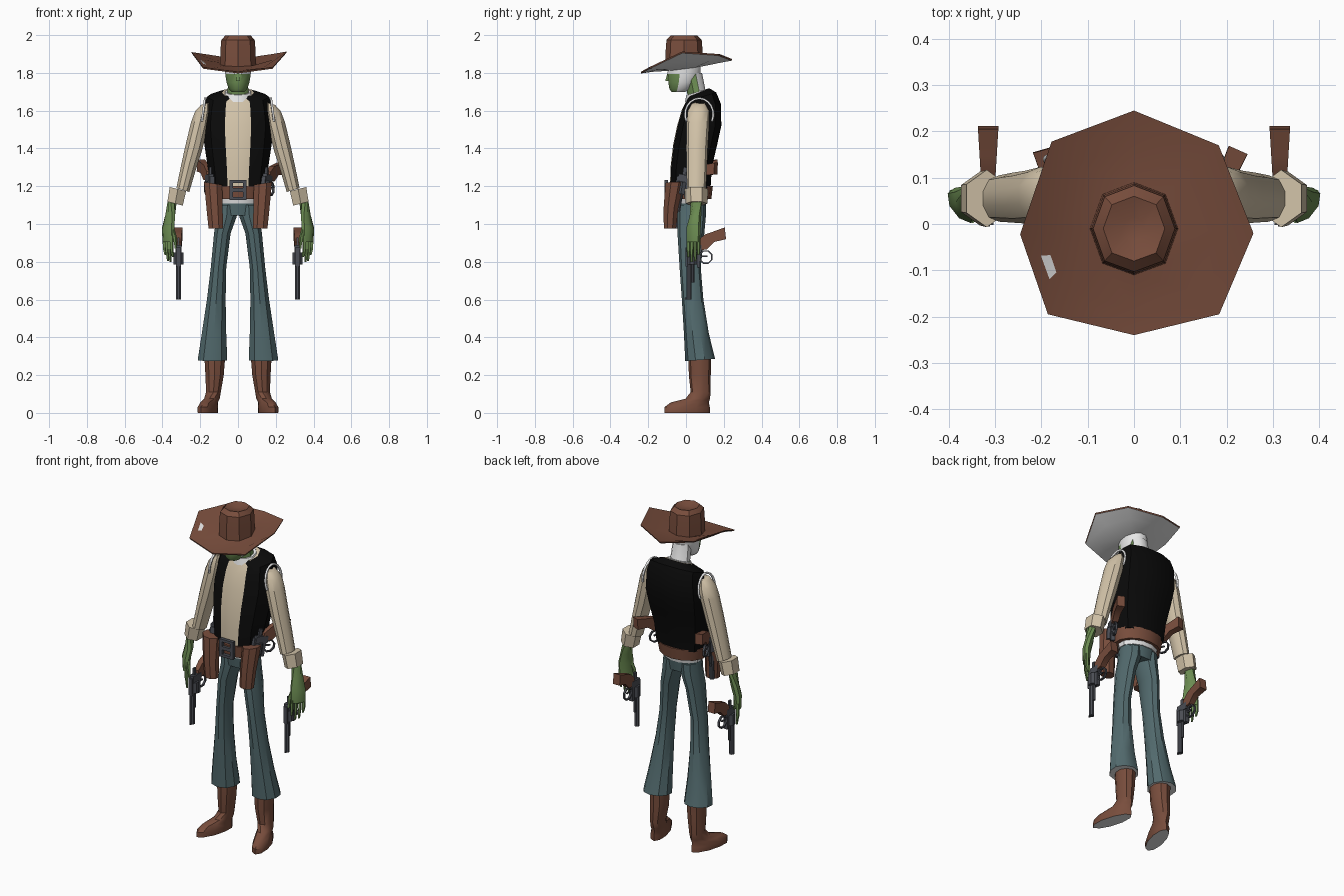
import bpy, bmesh, math
from mathutils import Matrix, Vector

if "Cube" in bpy.data.objects:
    bpy.data.objects.remove(bpy.data.objects["Cube"])

COLORS = {
    "brown_leather": (0.19, 0.075, 0.046), "cream_cloth": (0.64, 0.54, 0.39),
    "black_cloth": (0.003, 0.003, 0.003), "teal_denim": (0.085, 0.145, 0.155),
    "green_skin": (0.15, 0.265, 0.085), "gun_metal": (0.07, 0.075, 0.09),
    "pale_lining": (0.8, 0.8, 0.8),
}
MATS = {}
for key, c in COLORS.items():
    MATS[key] = bpy.data.materials.new(key)
    MATS[key].diffuse_color = (*c, 1)


def finish(name, bm, mats, mirror=False, matrix=None, angle=35):
    """Turn a bmesh into a shaded, optionally mirrored object."""
    bmesh.ops.recalc_face_normals(bm, faces=bm.faces)
    if matrix:
        bm.transform(matrix)
    me = bpy.data.meshes.new(name)
    bm.to_mesh(me)
    bm.free()
    ob = bpy.data.objects.new(name, me)
    bpy.context.collection.objects.link(ob)
    for m in mats:
        me.materials.append(MATS[m])
    bpy.ops.object.select_all(action='DESELECT')
    ob.select_set(True)
    bpy.context.view_layer.objects.active = ob
    bpy.ops.object.shade_smooth_by_angle(angle=math.radians(angle))
    if mirror:
        ob.modifiers.new("mirror", 'MIRROR').use_mirror_merge = False
    return ob


def ring(cx, cy, cz, rx, ry, n=10, tx=0, ty=0, rot=0):
    """Ellipse around z, tilted by slopes tx and ty."""
    pts = []
    for i in range(n):
        a = 2 * math.pi * (i + 0.5) / n
        u, v = rx * math.cos(a), ry * math.sin(a)
        x, y = u * math.cos(rot) - v * math.sin(rot), u * math.sin(rot) + v * math.cos(rot)
        pts.append((cx + x, cy + y, cz + tx * x + ty * y))
    return pts


def loft(bm, rings, rule=None, bottom=0):
    """Skin rings, close both ends; rule(row, column) gives the material."""
    rows = [[bm.verts.new(p) for p in r] for r in rings]
    n = len(rows[0])
    for k in range(len(rows) - 1):
        for i in range(n):
            j = (i + 1) % n
            f = bm.faces.new((rows[k][i], rows[k][j], rows[k + 1][j], rows[k + 1][i]))
            f.material_index = rule(k, i) if rule else 0
    bm.faces.new(rows[0]).material_index = bottom
    bm.faces.new(rows[-1]).material_index = rule(len(rows) - 2, 0) if rule else 0
    return bm


def part(name, rings, mats, mirror=False, rule=None, bottom=0, angle=35):
    return finish(name, loft(bmesh.new(), rings, rule, bottom), mats, mirror, None, angle)


def box(bm, c, s):
    bmesh.ops.create_cube(bm, size=1, matrix=Matrix.Translation(c) @ Matrix.Diagonal((*s, 1)))


def rod(bm, y, z0, z1, r, n=8):
    loft(bm, [ring(0, y, z0, r, r, n), ring(0, y, z1, r, r, n)])


# hat: octagonal crown and swept-up brim with a pale underside
brim = [(0, .245, 1.873), (.183, .17, 1.90), (.258, -.02, 1.913), (.184, -.195, 1.83), (0, -.24, 1.805),
        (-.186, -.195, 1.83), (-.246, -.022, 1.91), (-.178, .178, 1.90)]
crown = [(0, .09), (.068, .064), (.095, -.01), (.068, -.085), (0, -.11),
         (-.068, -.085), (-.095, -.01), (-.068, .064)]


def crown_ring(s, z, slope=0.1):
    return [(x * s, -.01 + (y + .01) * s, z + slope * y) for x, y in crown]


mid = [((x * .55 + c[0] * .45), (y * .55 + c[1] * .45), z * .45 + (1.835 + .1 * y * .6) * .55)
       for (x, y, z), c in zip(brim, crown)]
drop = lambda r: [(x * .99, y * .99, z - .008) for x, y, z in r]
part("hat", [crown_ring(.8, 1.822), drop(mid), drop(brim), brim, mid, crown_ring(1, 1.845),
             crown_ring(.97, 1.93, 0), crown_ring(.93, 1.975, 0), crown_ring(.7, 1.998, 0),
             crown_ring(.25, 1.983, 0)],
     ["brown_leather", "pale_lining"], rule=lambda k, i: 1 if k < 2 else 0, bottom=1)

# head: green face in front and below the eyes, pale elsewhere
head_n = 12
part("head", [ring(0, -.04, 1.70, .035, .038, head_n), ring(0, -.03, 1.715, .05, .06, head_n),
              ring(0, -.018, 1.75, .063, .078, head_n), ring(0, -.01, 1.795, .07, .09, head_n),
              ring(0, -.01, 1.87, .07, .088, head_n)],
     ["pale_lining", "green_skin"], bottom=1,
     rule=lambda k, i: 1 if k < 3 and 6 <= i <= 10 else 0)
part("nose", [ring(0, -.1, 1.757, .015, .014, 4), ring(0, -.092, 1.80, .007, .008, 4)], ["green_skin"])
part("neck", [ring(0, .07, 1.65, .068, .056), ring(0, .055, 1.70, .058, .05),
              ring(0, .035, 1.80, .053, .05)],
     ["green_skin", "pale_lining"], rule=lambda k, i: 1 if k == 1 and i <= 4 else 0)

# torso: black vest with a cream shirt strip down the front
HALF = [(.37, -.97), (.78, -.72), (1, -.05), (.85, .72), (.4, .97)]
PROFILE = [(0, -1)] + HALF + [(0, 1)] + [(-x, y) for x, y in HALF[::-1]]


def torso_ring(z, w, yf, yb, tilt=0):
    cy, ry = (yf + yb) / 2, (yb - yf) / 2
    return [(x * w, cy + y * ry, z + tilt * y * ry) for x, y in PROFILE]


part("vest_and_shirt",
     [torso_ring(1.19, .148, -.085, .13), torso_ring(1.30, .16, -.082, .137),
      torso_ring(1.42, .178, -.068, .165), torso_ring(1.52, .188, -.047, .187),
      torso_ring(1.62, .178, -.022, .185, .15), torso_ring(1.672, .167, 0, .16, .3),
      torso_ring(1.695, .085, .01, .125, .4)],
     ["black_cloth", "cream_cloth"], rule=lambda k, i: 1 if i in (0, 11) else 0)

# shirt collar and pale armhole trim
part("collar", [ring(0, .06, 1.665, .085, .066, ty=.3), ring(0, .06, 1.70, .07, .058, ty=.3)],
     ["pale_lining"])
trim = []
for k in range(13):
    a = math.radians(-25 + 230 * k / 12)
    trim.append((.186 - .012 * math.sin(a), .07 + .075 * math.cos(a), 1.58 + .085 * math.sin(a)))
cu = bpy.data.curves.new("armhole_trim", 'CURVE')
cu.dimensions, cu.bevel_depth, cu.bevel_resolution = '3D', .007, 0
cu.materials.append(MATS["pale_lining"])
sp = cu.splines.new('POLY')
sp.points.add(12)
for p, co in zip(sp.points, trim):
    p.co = (*co, 1)
trim_ob = bpy.data.objects.new("armhole_trim", cu)
bpy.context.collection.objects.link(trim_ob)
trim_ob.modifiers.new("mirror", 'MIRROR')

# arms
part("sleeve", [ring(.292, .055, 1.18, .036, .05, tx=.3), ring(.262, .057, 1.30, .041, .054, tx=.3),
                ring(.235, .058, 1.40, .046, .057, tx=.3), ring(.203, .063, 1.53, .048, .06, tx=.2),
                ring(.187, .066, 1.60, .042, .056, tx=-.1), ring(.175, .066, 1.637, .022, .035, tx=-.3)],
     ["cream_cloth"], mirror=True)
part("cuff", [ring(.333, .055, 1.108, .047, .058, 6, tx=.25), ring(.318, .055, 1.185, .05, .062, 6, tx=.25)],
     ["cream_cloth"], mirror=True)

# hands: palm, four fingers along the knuckle line, and a thumb
turn = math.radians(-38)
bm = bmesh.new()
loft(bm, [ring(.37, .038, .905, .02, .042, 8, rot=turn), ring(.37, .04, .98, .025, .044, 8, rot=turn),
          ring(.36, .05, 1.04, .025, .034, 8, rot=turn), ring(.347, .055, 1.13, .026, .032, 8)])
for k, tip in enumerate((.825, .80, .805, .835)):
    x, y = .351 + .013 * k, .012 + .018 * k
    loft(bm, [ring(x - .006, y, tip, .006, .006, 5), ring(x, y, .87, .010, .010, 5),
              ring(x, y, .94, .011, .011, 5)])
loft(bm, [ring(.329, .012, .87, .007, .008, 5), ring(.335, .012, .93, .011, .011, 5),
          ring(.357, .03, 1.01, .012, .014, 5)])
finish("hand", bm, ["green_skin"], mirror=True)

# trousers: hips and flared legs with pale hems
part("hips", [ring(0, .03, 1.045, .112, .07, 12), ring(0, .03, 1.115, .112, .08, 12)], ["teal_denim"])
part("waist_lining", [ring(0, .03, 1.108, .116, .084, 12), ring(0, .03, 1.14, .122, .09, 12)],
     ["pale_lining"])
part("trouser_leg", [ring(.135, .075, .28, .082, .079, ty=.07), ring(.127, .055, .42, .068, .066),
                     ring(.115, .035, .60, .052, .057), ring(.103, .022, .77, .043, .056),
                     ring(.083, .026, .95, .046, .071), ring(.06, .03, 1.04, .056, .075),
                     ring(.056, .03, 1.10, .055, .075)],
     ["teal_denim", "pale_lining"], mirror=True, bottom=1)

# boots with pale soles
part("boot", [ring(.16, .006, 0, .044, .126, rot=.28), ring(.16, .006, .03, .046, .125, rot=.28),
              ring(.153, .02, .055, .04, .105, rot=.28), ring(.138, .062, .075, .04, .066, rot=.2),
              ring(.13, .078, .11, .041, .053), ring(.124, .073, .20, .051, .058),
              ring(.123, .073, .285, .057, .06)],
     ["brown_leather", "pale_lining"], mirror=True, bottom=1)

# belt, buckle and holsters
part("belt", [ring(0, .022, 1.132, .142, .112, 14), ring(0, .022, 1.20, .157, .12, 14)], ["brown_leather"])
bm = bmesh.new()
for s in (-1, 1):
    box(bm, (s * .036, -.104, 1.18), (.02, .02, .10))
    box(bm, (0, -.104, 1.18 + s * .045), (.09, .02, .016))
box(bm, (0, -.106, 1.18), (.06, .016, .02))
finish("buckle", bm, ["gun_metal"])
part("holster", [ring(.117, -.085, .975, .042, .035, 8), ring(.124, -.08, 1.08, .046, .042, 8),
                 ring(.132, -.058, 1.215, .052, .055, 8, tx=.15)], ["brown_leather"], mirror=True)

# revolvers: muzzle down, grip toward the back
GRIP = [(.055, .86), (.055, .905), (.10, .945), (.145, .96), (.205, .982), (.212, .92), (.15, .905), (.11, .865)]


def revolver(name, matrix):
    bm = bmesh.new()
    rod(bm, .016, .60, .79, .0145)
    rod(bm, .036, .69, .79, .008, 6)
    rod(bm, .032, .785, .85, .028)
    box(bm, (0, .006, .825), (.024, .016, .10))
    box(bm, (0, .045, .868), (.03, .075, .04))
    box(bm, (0, .066, .82), (.024, .018, .10))
    box(bm, (0, .035, .905), (.012, .02, .045))
    box(bm, (0, .01, .605), (.008, .03, .012))
    # trigger guard hoop and trigger
    for k in range(8):
        a = 2 * math.pi * k / 8
        bmesh.ops.create_cube(bm, size=1, matrix=Matrix.Translation((0, .105 + .032 * math.cos(a), .825 + .032 * math.sin(a)))
                              @ Matrix.Rotation(a, 4, 'X') @ Matrix.Diagonal((.012, .007, .03, 1)))
    box(bm, (0, .095, .83), (.007, .035, .008))
    finish(name, bm, ["gun_metal"], matrix=matrix)
    bm = bmesh.new()
    loft(bm, [[(s * (.013 + .06 * (y - .055)), y, z) for y, z in GRIP] for s in (-1, 1)])
    finish(name + "_grip", bm, ["brown_leather"], matrix=matrix)


pivot = Matrix.Translation((0, -.03, -.84))
for side, s, yaw, pitch in (("left", 1, -24, -10), ("right", -1, 16, -5)):
    revolver(side + "_hand_revolver", Matrix.Translation((s * .315, 0, 0)))
    revolver(side + "_holster_revolver", Matrix.Translation((s * .145, -.02, 1.215))
             @ Matrix.Rotation(math.radians(yaw), 4, 'Z') @ Matrix.Rotation(math.radians(pitch), 4, 'X') @ pivot)

for m in bpy.data.materials:
    if m.users and not m.is_grease_pencil:
        m.use_nodes = True
        m.node_tree.nodes["Principled BSDF"].inputs["Base Color"].default_value = m.diffuse_color
